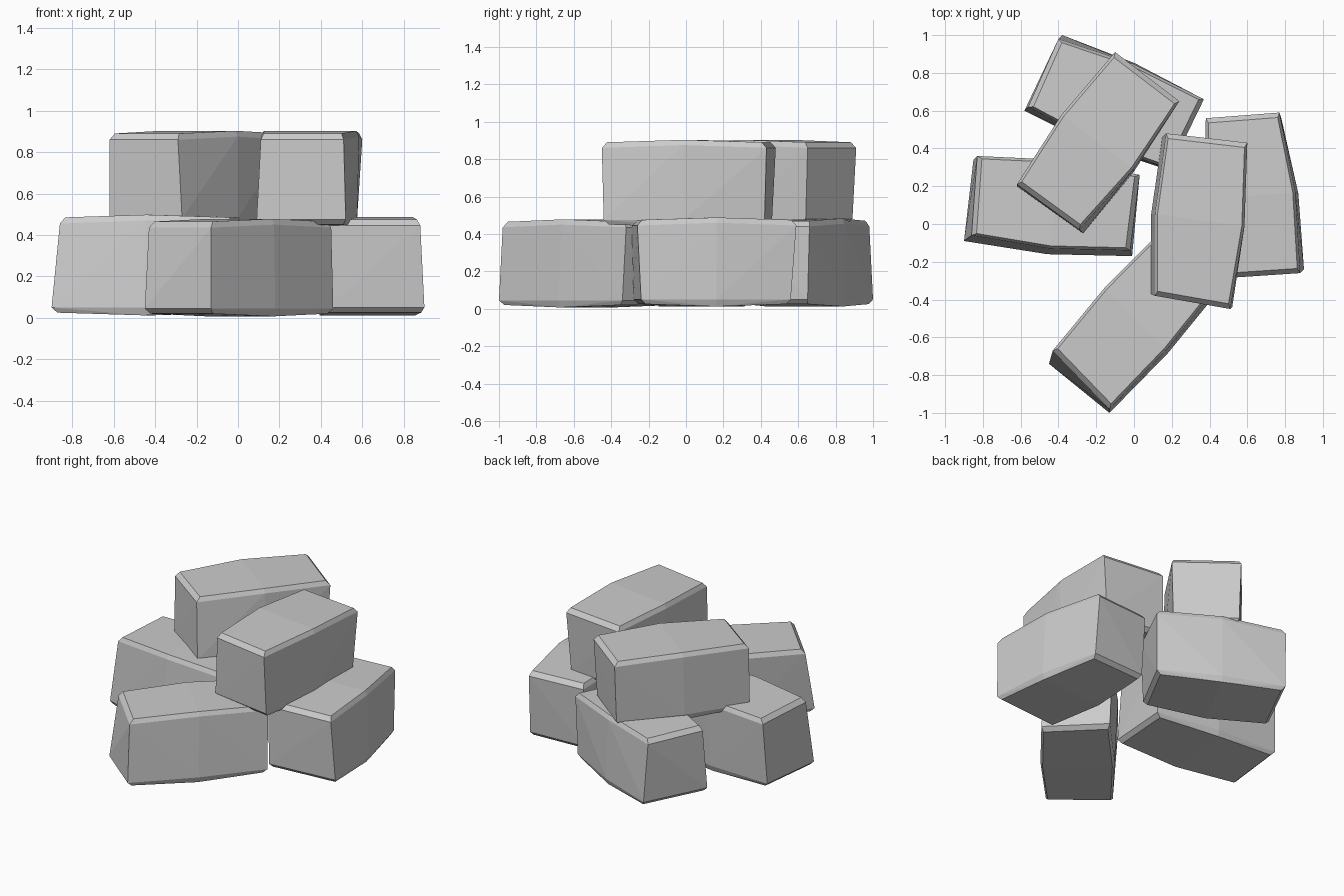
import bpy, bmesh
from mathutils import Vector

if "Cube" in bpy.data.objects:
    bpy.data.objects.remove(bpy.data.objects["Cube"])


def block(name, low, high, z0, z1, bulge=0.03, inset=0.94):
    """Rough stone: corners 0-1 and 2-3 run along the long sides."""
    def ring(corners, z, scale, lift):
        pts = [Vector(c) for c in corners]
        mid = sum(pts, Vector((0, 0))) / 4
        out = [(p, 0) for p in pts]
        for a, b in ((0, 1), (2, 3)):
            m = (pts[a] + pts[b]) / 2
            out.append((m + (m - mid).normalized() * bulge, lift))
        return [(*(mid + (p - mid) * scale), z + dz) for p, dz in out]

    bm = bmesh.new()
    rings = (ring(low, z0 + 0.015, inset, -0.013),
             ring(low, z0 + 0.04, 1, 0),
             ring(high, z1 - 0.045, 1, 0.015),
             ring(high, z1 - 0.015, inset, 0.013))
    for r in rings:
        for co in r:
            bm.verts.new(co)
    res = bmesh.ops.convex_hull(bm, input=bm.verts[:])
    junk = {v for v in res["geom_interior"] + res["geom_unused"]
            if isinstance(v, bmesh.types.BMVert)}
    bmesh.ops.delete(bm, geom=list(junk), context='VERTS')
    bmesh.ops.recalc_face_normals(bm, faces=bm.faces[:])
    mesh = bpy.data.meshes.new(name)
    bm.to_mesh(mesh)
    bm.free()
    ob = bpy.data.objects.new(name, mesh)
    bpy.context.collection.objects.link(ob)


# Lower course of four stones
block("lower_left_stone",
      [(-0.90, -0.09), (-0.01, -0.17), (0.02, 0.25), (-0.85, 0.34)],
      [(-0.86, -0.06), (-0.02, -0.14), (0.03, 0.26), (-0.83, 0.36)],
      0.01, 0.50)
block("lower_front_stone",
      [(-0.13, -1.00), (0.46, -0.34), (0.16, -0.04), (-0.45, -0.74)],
      [(-0.13, -0.98), (0.45, -0.32), (0.15, -0.03), (-0.43, -0.67)],
      0.005, 0.48, 0.02)
block("lower_right_stone",
      [(0.90, -0.24), (0.78, 0.56), (0.39, 0.54), (0.43, -0.28)],
      [(0.88, -0.26), (0.77, 0.59), (0.38, 0.56), (0.43, -0.29)],
      0.01, 0.49)
block("lower_back_stone",
      [(0.36, 0.65), (-0.38, 1.00), (-0.58, 0.60), (0.17, 0.29)],
      [(0.37, 0.66), (-0.40, 0.98), (-0.56, 0.62), (0.19, 0.29)],
      0.01, 0.485)

# Upper course of two stones
block("upper_left_stone",
      [(-0.27, -0.05), (0.22, 0.64), (-0.10, 0.89), (-0.62, 0.20)],
      [(-0.29, -0.03), (0.24, 0.65), (-0.10, 0.91), (-0.62, 0.21)],
      0.44, 0.905)
block("upper_right_stone",
      [(0.52, -0.44), (0.57, 0.42), (0.15, 0.46), (0.09, -0.37)],
      [(0.51, -0.45), (0.60, 0.43), (0.17, 0.48), (0.11, -0.38)],
      0.435, 0.905)
